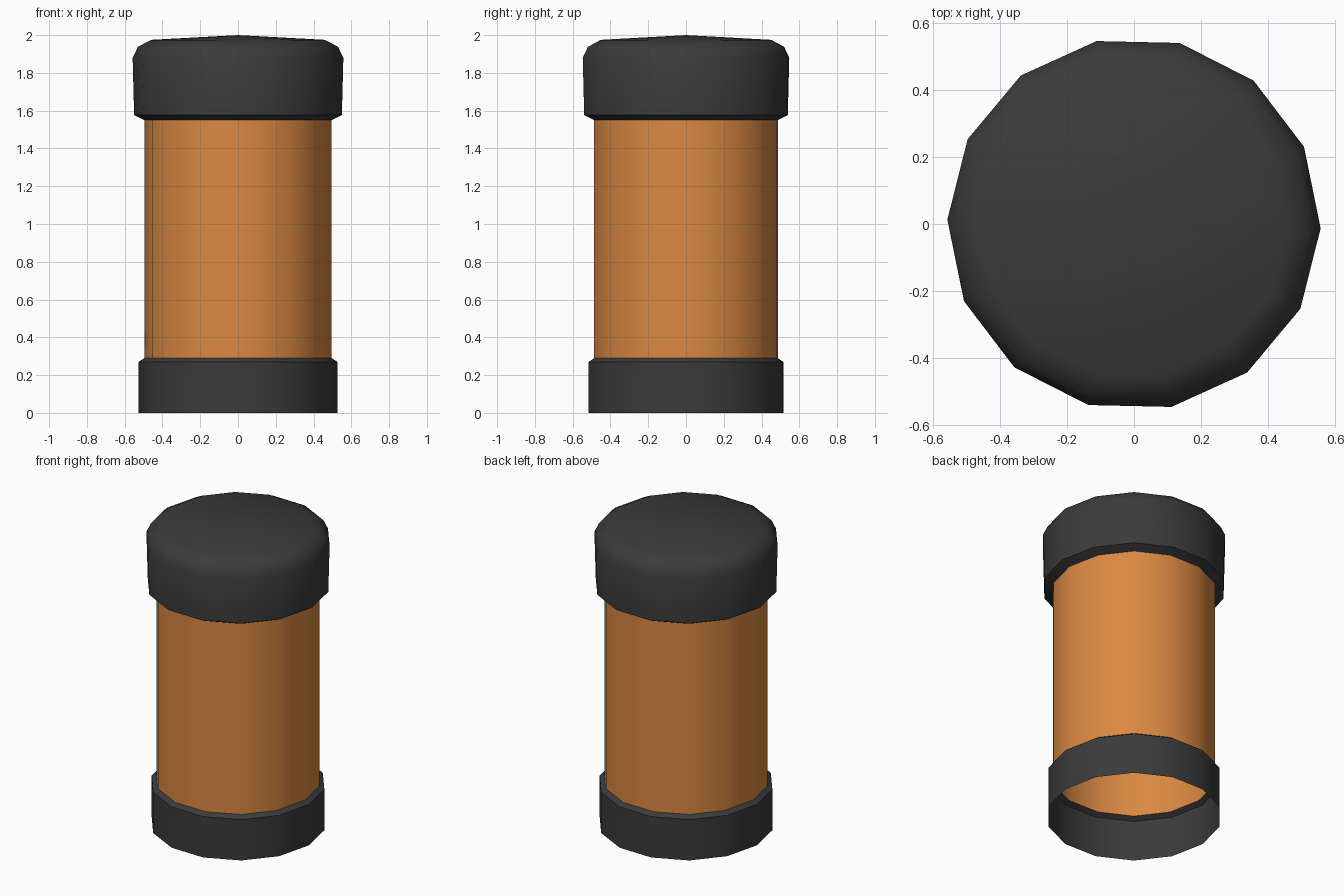
import bpy, bmesh, math

if "Cube" in bpy.data.objects:
    bpy.data.objects.remove(bpy.data.objects["Cube"])

SIDES = 14
TURN = math.radians(-1.3)


def material(name, rgb):
    m = bpy.data.materials.new(name)
    m.diffuse_color = (*rgb, 1)
    m.use_nodes = True
    m.node_tree.nodes["Principled BSDF"].inputs["Base Color"].default_value = m.diffuse_color
    return m


def lathe(name, profile, mat):
    """Spin (radius, z) points into a 14-sided shell; radius 0 makes a tip."""
    bm = bmesh.new()
    rings = []
    for r, z in profile:
        n = SIDES if r else 1
        rings.append([bm.verts.new((r * math.cos(TURN + math.tau * i / SIDES),
                                    r * math.sin(TURN + math.tau * i / SIDES), z))
                      for i in range(n)])
    for a, b in zip(rings, rings[1:]):
        for i in range(SIDES):
            j = (i + 1) % SIDES
            if len(b) == 1:
                bm.faces.new((a[i], a[j], b[0]))
            else:
                bm.faces.new((a[i], a[j], b[j], b[i]))
    me = bpy.data.meshes.new(name)
    bm.to_mesh(me)
    bm.free()
    me.materials.append(mat)
    ob = bpy.data.objects.new(name, me)
    bpy.context.collection.objects.link(ob)
    bpy.ops.object.select_all(action='DESELECT')
    ob.select_set(True)
    bpy.context.view_layer.objects.active = ob
    bpy.ops.object.shade_smooth_by_angle(angle=math.radians(45))
    return ob


orange = material("amber orange", (0.70, 0.25, 0.055))
black = material("charcoal", (0.043, 0.043, 0.043))

# Open base ring, amber tube and domed cap
lathe("base_ring", [(0.526, 0), (0.526, 0.27), (0.496, 0.29)], black)
lathe("tube", [(0.496, 0.29), (0.496, 1.55)], orange)
lathe("cap", [(0.496, 1.55), (0.55, 1.577), (0.558, 1.88), (0.53, 1.938),
              (0.46, 1.975), (0, 2.0)], black)
